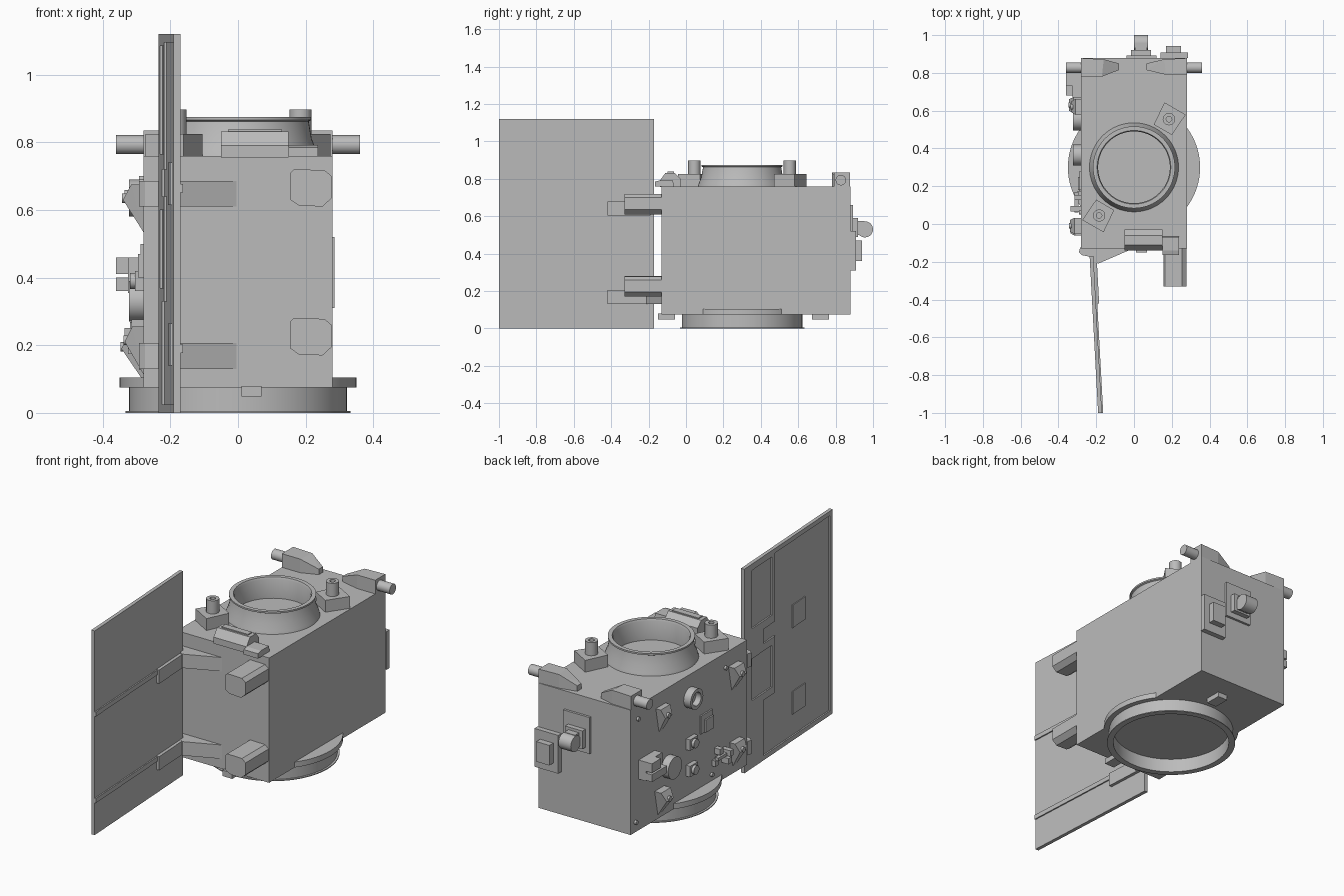
import bpy, bmesh, math
from mathutils import Vector, Matrix

grey = bpy.data.materials.new("mid_grey")
grey.diffuse_color = (0.5, 0.5, 0.5, 1)


def finish(name, bm, smooth=False):
    bmesh.ops.remove_doubles(bm, verts=bm.verts, dist=1e-5)
    bmesh.ops.recalc_face_normals(bm, faces=bm.faces)
    me = bpy.data.meshes.new(name)
    bm.to_mesh(me)
    bm.free()
    me.materials.append(grey)
    ob = bpy.data.objects.new(name, me)
    bpy.context.collection.objects.link(ob)
    if smooth:
        bpy.context.view_layer.objects.active = ob
        ob.select_set(True)
        bpy.ops.object.shade_smooth_by_angle(angle=math.radians(35))
        ob.select_set(False)
    return ob


def place(u, v, w, axis):
    return {"x": (w, u, v), "y": (u, w, v), "z": (u, v, w)}[axis]


def prism(name, pts, axis, a, b):
    """Extrude a flat outline along an axis from a to b."""
    bm = bmesh.new()
    lo = [bm.verts.new(place(u, v, a, axis)) for u, v in pts]
    hi = [bm.verts.new(place(u, v, b, axis)) for u, v in pts]
    bm.faces.new(lo)
    bm.faces.new(hi)
    for i in range(len(pts)):
        j = (i + 1) % len(pts)
        bm.faces.new((lo[i], lo[j], hi[j], hi[i]))
    return finish(name, bm)


def box(name, x0, x1, y0, y1, z0, z1):
    return prism(name, [(x0, y0), (x1, y0), (x1, y1), (x0, y1)], "z", z0, z1)


def hull(name, pts):
    bm = bmesh.new()
    for p in pts:
        bm.verts.new(p)
    bmesh.ops.convex_hull(bm, input=bm.verts)
    bmesh.ops.dissolve_limit(bm, angle_limit=0.01, verts=bm.verts, edges=bm.edges)
    return finish(name, bm)


def lathe(name, profile, centre, axis="z", segs=64, closed=False):
    """Revolve (radius, height) points; closed joins last to first."""
    bm = bmesh.new()
    cu = Vector(centre)
    rings = [[bm.verts.new(cu + Vector(place(r * math.cos(t), r * math.sin(t), h, axis)))
              for t in (2 * math.pi * k / segs for k in range(segs))] for r, h in profile]
    pairs = list(zip(rings, rings[1:] + rings[:1]))
    for p, q in pairs if closed else pairs[:-1]:
        for k in range(segs):
            m = (k + 1) % segs
            bm.faces.new((p[k], p[m], q[m], q[k]))
    if not closed:
        bm.faces.new(rings[0])
        bm.faces.new(rings[-1])
    return finish(name, bm, True)


def cyl(name, centre, r, h, axis, segs=32):
    return lathe(name, [(r, -h / 2), (r, h / 2)], centre, axis, segs)


# main body
box("body", -0.28, 0.28, -0.13, 0.88, 0.075, 0.76)

# lower mounting ring, its flange disc and feet
lathe("lower_disc", [(0.35, 0.075), (0.35, 0.105)], (0, 0.3, 0), segs=80)
lathe("lower_ring", [(0.30, 0.076), (0.322, 0.076), (0.322, 0.005), (0.333, 0.005),
                     (0.333, 0), (0.30, 0)], (0, 0.3, 0), segs=80, closed=True)
for y in (-0.105, 0.72):
    box("bottom_block", 0.01, 0.07, y - 0.045, y + 0.045, 0.048, 0.08)

# flared upper ring
lathe("upper_ring", [(0.237, 0.755), (0.232, 0.775), (0.218, 0.81), (0.209, 0.862), (0.217, 0.866),
                     (0.217, 0.875), (0.195, 0.875), (0.19, 0.865), (0.19, 0.755)],
      (0, 0.3, 0), closed=True)

# two docking posts on slanted blocks, opposite each other across the ring
for s in (1, -1):
    cx, cy = 0.185 * s, 0.3 + 0.255 * s
    rot = Matrix.Rotation(math.radians(-30), 3, "Z")
    pts = []
    for u, v, top in ((-.065, .065, .825), (.065, .065, .825), (.055, -.065, .825), (-.055, -.065, .825)):
        p = rot @ Vector((u, v, 0)) * s
        pts += [(cx + p.x, cy + p.y, 0.755), (cx + p.x, cy + p.y, top)]
    hull("post_block", pts)
    lathe("docking_post", [(0.033, 0.82), (0.033, 0.897), (0.015, 0.897), (0.015, 0.85), (0.0, 0.85)],
          (cx, cy, 0), segs=12)

# stepped unit on the top front edge
prism("top_unit", [(-0.14, 0.755), (-0.14, 0.79), (-0.11, 0.832), (-0.06, 0.832), (-0.03, 0.80),
                   (-0.03, 0.755)], "x", -0.05, 0.15)
box("top_unit_strip", -0.03, 0.13, -0.10, -0.065, 0.83, 0.838)
prism("top_sensor", [(-0.165, 0.758), (-0.165, 0.785), (-0.14, 0.792), (-0.07, 0.792),
                     (-0.065, 0.758)], "x", 0.15, 0.237)

# tapered thruster pods at the back corners
for s, inner, y0 in ((-1, 0.08, 0.78), (1, 0.065, 0.79)):
    outline = [(0.28, y0), (0.28, 0.878), (0.16, 0.872), (inner, 0.85), (inner, 0.815), (0.17, y0)]
    hull("thruster_pod", [(s * x, y, z) for x, y in outline for z in (0.755, 0.79 if x < 0.1 else 0.835)])
    cyl("thruster_nozzle", (s * 0.315, 0.828, 0.793), 0.028, 0.09, "x")

# front thruster housings and hinge arms
for dz in (0, -0.44):
    prism("front_housing", [(0.155, 0.63 + dz), (0.18, 0.613 + dz), (0.25, 0.61 + dz), (0.277, 0.635 + dz),
                            (0.277, 0.70 + dz), (0.255, 0.718 + dz), (0.165, 0.72 + dz),
                            (0.155, 0.71 + dz)], "y", -0.33, -0.12)
for z in (0.61, 0.13):
    prism("hinge_arm", [(0.0, -0.128), (-0.19, -0.21), (-0.21, -0.20), (-0.225, -0.175), (-0.275, -0.165),
                        (-0.292, -0.15), (-0.285, -0.125)], "z", z, z + 0.076)


# solar panel, slightly angled outward
def panel(name, y0, y1, d0, d1, z0, z1):
    px = lambda y: -0.225 + (-0.17 - y) / 0.83 * 0.045
    return prism(name, [(px(y0) + d0, y0), (px(y0) + d1, y0), (px(y1) + d1, y1), (px(y1) + d0, y1)],
                 "z", z0, z1)


panel("solar_panel", -1, -0.17, -0.002, 0.01, 0, 1.12)
frame = [(-0.24, -0.17, 0, 1.12), (-0.46, -0.43, 0.72, 1.12), (-0.46, -0.43, 0.33, 0.64),
         (-0.43, -0.24, 1.085, 1.12), (-0.43, -0.24, 0.72, 0.765), (-0.43, -0.24, 0.60, 0.64),
         (-0.43, -0.24, 0.33, 0.37), (-0.35, -0.24, 0.64, 0.72), (-0.35, -0.24, 0, 0.33),
         (-1, -0.46, 1.095, 1.12), (-1, -0.35, 0, 0.025), (-1, -0.975, 0.025, 1.095)]
for y0, y1, z0, z1 in frame:
    panel("panel_frame", y0, y1, -0.01, -0.002, z0, z1)
for z in (0.605, 0.13):
    panel("panel_pad", -0.75, -0.63, -0.007, -0.002, z + 0.01, z + 0.135)
    panel("panel_bracket", -0.42, -0.19, 0.01, 0.027, z, z + 0.075)
    panel("panel_rail", -1, -0.42, 0.01, 0.017, z + 0.047, z + 0.072)

# back face: camera with mounting plate, and equipment box
box("camera_plate", -0.04, 0.12, 0.88, 0.893, 0.46, 0.66)
box("camera_mount", -0.015, 0.09, 0.89, 0.92, 0.49, 0.59)
box("camera_bracket", 0.005, 0.07, 0.915, 0.955, 0.50, 0.575)
cyl("camera_drum", (0.037, 0.957, 0.53), 0.043, 0.075, "x")
box("equipment_plate", 0.14, 0.285, 0.88, 0.908, 0.31, 0.52)
box("equipment_box", 0.17, 0.25, 0.905, 0.942, 0.36, 0.47)

# left face: wedge sensors
for y, z, d in ((0.62, 0.62, 0.05), (-0.01, 0.61, 0.06), (0.63, 0.17, 0.065), (-0.02, 0.19, 0.055)):
    hull("wedge_sensor", [(x, y + s * 0.042, z + 0.065) for x in (-0.279, -0.28 - d * 0.6) for s in (-1, 1)]
         + [(-0.28 - d, y + s * 0.03, z + 0.02) for s in (-1, 1)]
         + [(-0.28, y + s * 0.014, z - 0.075) for s in (-1, 1)])
    cyl("sensor_lens", (-0.28 - d * 0.8, y, z + 0.025), 0.014, 0.03, "x", 16)

# left face: round units
cyl("round_unit", (-0.30, 0.555, 0.33), 0.06, 0.045, "x", 48)
lathe("ring_unit", [(0.055, -0.275), (0.055, -0.322), (0.036, -0.322), (0.036, -0.29), (0, -0.29)],
      (0, 0.365, 0.635), "x", 32)
box("side_box", -0.325, -0.28, 0.67, 0.81, 0.355, 0.46)
box("side_box_upper", -0.36, -0.32, 0.73, 0.81, 0.41, 0.46)
box("side_box_lower", -0.36, -0.32, 0.68, 0.81, 0.36, 0.40)

# left face: small boxes, plate and valves
for z in (0.39, 0.245):
    box("small_box", -0.305, -0.28, 0.33, 0.40, z - 0.03, z + 0.03)
    cyl("small_box_cap", (-0.31, 0.365, z), 0.024, 0.02, "x", 24)
box("side_plate", -0.288, -0.28, 0.18, 0.28, 0.40, 0.50)
box("side_plate_pad", -0.296, -0.287, 0.18, 0.25, 0.40, 0.47)
for y, z, x in ((0.14, 0.26, -0.315), (0.08, 0.235, -0.335), (0.08, 0.19, -0.325), (0.16, 0.20, -0.30)):
    box("valve_block", x, -0.28, y - 0.014, y + 0.014, z - 0.016, z + 0.016)
box("valve_bar", -0.315, -0.295, 0.06, 0.17, 0.218, 0.235)
for y, z in ((0.82, 0.69), (0.84, 0.13), (0.06, 0.68), (0.18, 0.14)):
    cyl("fastener", (-0.284, y, z), 0.011, 0.016, "x", 12)
